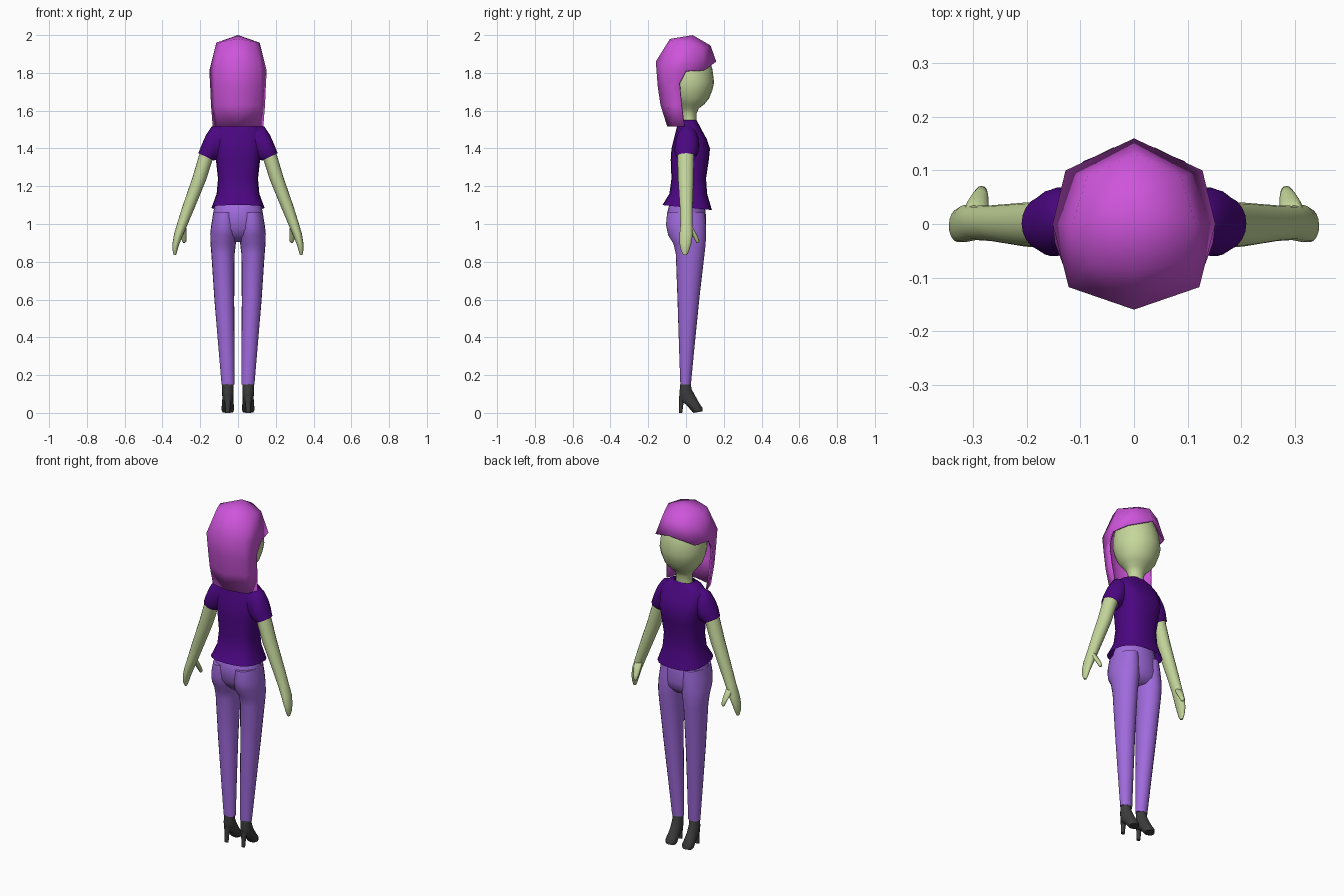
import bpy, bmesh, math


def material(name, rgb):
    m = bpy.data.materials.new(name)
    m.diffuse_color = (*rgb, 1)
    return m


SKIN = material("pale green skin", (0.56, 0.68, 0.33))
SHIRT = material("indigo cloth", (0.07, 0.002, 0.22))
PANTS = material("violet cloth", (0.35, 0.145, 0.72))
HAIR = material("magenta hair", (0.62, 0.09, 0.71))
SHOE = material("charcoal leather", (0.045, 0.045, 0.045))


def finish(name, bm, mat, mirror=False, angle=60):
    me = bpy.data.meshes.new(name)
    bm.to_mesh(me)
    bm.free()
    ob = bpy.data.objects.new(name, me)
    bpy.context.collection.objects.link(ob)
    me.materials.append(mat)
    bpy.ops.object.select_all(action='DESELECT')
    ob.select_set(True)
    bpy.context.view_layer.objects.active = ob
    bpy.ops.object.shade_smooth_by_angle(angle=math.radians(angle))
    if mirror:
        ob.modifiers.new("mirror", 'MIRROR')
    return ob


def loft(name, rings, mat, mirror=False, n=20, power=1.0, caps=True):
    """Each ring: outer x,z / inner x,z / back y / front y / slope of z along y."""
    bm = bmesh.new()
    loops = []
    for xa, za, xb, zb, y0, y1, *slope in rings:
        s = slope[0] if slope else 0
        loop = []
        for i in range(n):
            t = 2 * math.pi * i / n
            c = math.copysign(abs(math.cos(t)) ** power, math.cos(t))
            d = math.copysign(abs(math.sin(t)) ** power, math.sin(t))
            dy = d * (y1 - y0) / 2
            loop.append(bm.verts.new(((xa + xb) / 2 + c * (xa - xb) / 2,
                                      (y0 + y1) / 2 + dy,
                                      (za + zb) / 2 + c * (za - zb) / 2 + s * dy)))
        loops.append(loop)
    for a, b in zip(loops, loops[1:]):
        for i in range(n):
            j = (i + 1) % n
            bm.faces.new((a[i], b[i], b[j], a[j]))
    if caps:
        bm.faces.new(loops[0])
        bm.faces.new(loops[-1])
    bmesh.ops.recalc_face_normals(bm, faces=bm.faces)
    return finish(name, bm, mat, mirror)


def level(rows):
    """Symmetric level rings from (half width, z, back y, front y, slope)."""
    return [(w, z, -w, z, *rest) for w, z, *rest in rows]


# head and neck
loft("head", level([
    (.02, 1.945, -.01, .03), (.065, 1.93, -.055, .075), (.10, 1.885, -.09, .118),
    (.122, 1.82, -.105, .14), (.128, 1.75, -.105, .149), (.121, 1.71, -.095, .14),
    (.105, 1.665, -.075, .122), (.083, 1.635, -.05, .098), (.06, 1.612, -.032, .068),
    (.045, 1.585, -.024, .056), (.048, 1.54, -.024, .056), (.06, 1.49, -.03, .06)]), SKIN)

# shirt body, open at the hem, and sleeves
loft("shirt", level([
    (.058, 1.55, -.03, .056), (.095, 1.535, -.042, .064), (.128, 1.50, -.052, .082),
    (.13, 1.45, -.064, .11), (.125, 1.40, -.077, .127), (.117, 1.34, -.081, .121),
    (.106, 1.24, -.077, .106), (.113, 1.16, -.088, .112),
    (.14, 1.087, -.125, .137, -.1)]), SHIRT, power=.75, caps=False)
loft("sleeve", [
    (.07, 1.535, .08, 1.34, -.045, .06), (.14, 1.515, .11, 1.34, -.055, .068),
    (.17, 1.47, .118, 1.34, -.06, .068), (.19, 1.425, .121, 1.34, -.06, .064),
    (.21, 1.375, .126, 1.335, -.05, .052)], SHIRT, mirror=True, caps=False)

# arms, hands and thumbs
loft("arm", [
    (.185, 1.43, .115, 1.39, -.045, .042), (.206, 1.365, .136, 1.335, -.045, .042),
    (.24, 1.25, .17, 1.23, -.042, .04), (.295, 1.09, .236, 1.07, -.032, .035),
    (.32, 1.01, .27, .99, -.03, .034), (.338, .95, .292, .94, -.034, .036),
    (.346, .90, .312, .89, -.034, .028), (.346, .86, .322, .855, -.026, .016),
    (.341, .835, .328, .835, -.014, .004)], SKIN, mirror=True, n=16)
loft("thumb", [
    (.32, 1.0, .275, .99, -.005, .033, -.3), (.315, .965, .272, .96, .012, .05, -.3),
    (.304, .935, .272, .93, .035, .064, -.2), (.296, .91, .274, .908, .05, .071),
    (.29, .90, .28, .90, .056, .067)], SKIN, mirror=True, n=12)

# hips and legs
loft("hips", level([
    (.112, 1.14, -.07, .09), (.125, 1.09, -.092, .1), (.133, 1.05, -.102, .105),
    (.143, .98, -.095, .107), (.135, .94, -.07, .1), (.10, .905, -.03, .07)]), PANTS)
loft("leg", [
    (.13, 1.06, .01, 1.06, -.10, .1), (.141, 1.0, .004, .99, -.106, .105),
    (.147, .95, .004, .93, -.094, .106), (.146, .90, .012, .89, -.066, .104),
    (.141, .84, .018, .84, -.054, .098), (.125, .6, .02, .6, -.045, .07),
    (.104, .35, .019, .35, -.037, .045), (.087, .15, .018, .15, -.03, .026)],
    PANTS, mirror=True)

# high heeled shoes: sections from the ankle to the toe
sections = [(.03, -.029, .165, .023, .165), (.03, -.035, .105, .03, .125),
            (.029, -.032, .062, .05, .088), (.031, .0, .045, .07, .052),
            (.034, .033, .006, .086, .028), (.028, .042, .0, .088, .008)]
loft("shoe", [(.054 + w, (z0 + z1) / 2, .054 - w, (z0 + z1) / 2, y0, y1,
               (z1 - z0) / (y1 - y0)) for w, y0, z0, y1, z1 in sections],
     SHOE, mirror=True, n=16)
loft("shoe_heel", [(.076, .09, .032, .09, -.036, .0), (.068, .045, .04, .045, -.036, -.014),
                   (.066, 0, .042, 0, -.037, -.02)], SHOE, mirror=True, n=8)

# faceted hair: right half from front to back, then mirrored
crown = [(0, .13, 1.945), (.088, .088, 1.935), (.115, .0, 1.96), (.085, -.075, 1.965),
         (0, -.085, 1.98)]
brim = [(0, .16, 1.86), (.128, .10, 1.815), (.152, .0, 1.81), (.122, -.118, 1.83),
        (0, -.16, 1.86)]
curtain = [[(.148, -.035, 1.745), (.122, -.105, 1.73), (0, -.15, 1.73)],
           [(.143, -.025, 1.63), (.118, -.095, 1.63), (0, -.135, 1.63)],
           [(.134, -.01, 1.517), (.11, -.075, 1.517), (0, -.10, 1.517)]]
bm = bmesh.new()
top = bm.verts.new((0, .035, 2.0))
rows = [[bm.verts.new(p) for p in row] for row in [crown, brim] + curtain]
for a, b in zip(rows[0], rows[0][1:]):
    bm.faces.new((top, b, a))
for up, low in zip(rows, rows[1:]):
    up = up[-len(low):]
    for i in range(len(low) - 1):
        bm.faces.new((up[i], up[i + 1], low[i + 1], low[i]))
hair = finish("hair", bm, HAIR, mirror=True, angle=180)
shell = hair.modifiers.new("thickness", 'SOLIDIFY')
shell.thickness = .01
shell.offset = -1
